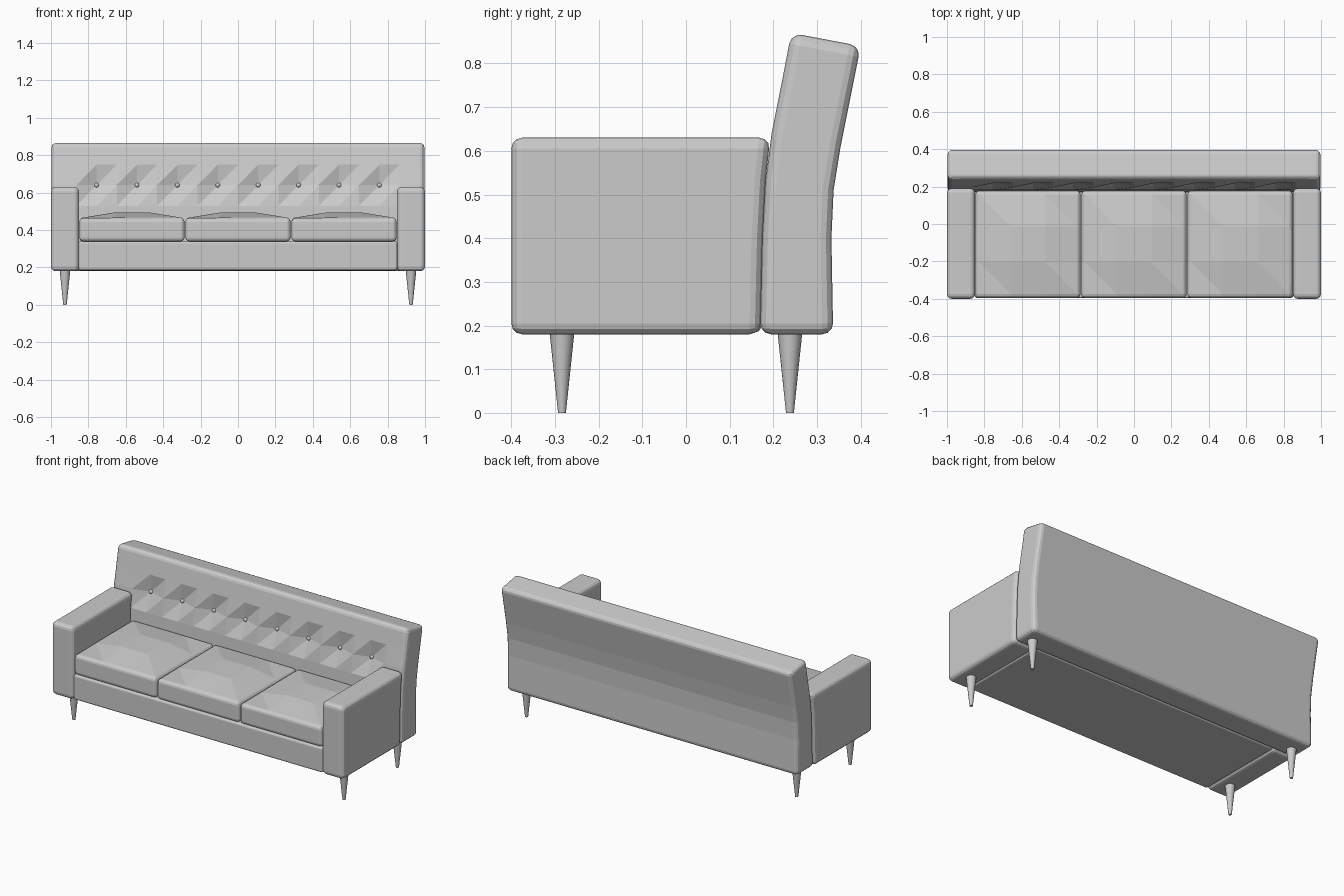
import bpy, bmesh, math
from mathutils import Matrix

if "Cube" in bpy.data.objects:
    bpy.data.objects.remove(bpy.data.objects["Cube"])

GREY = (0.6, 0.6, 0.6, 1)
mat = bpy.data.materials.new("plain grey")
mat.use_nodes = True
mat.diffuse_color = GREY
mat.node_tree.nodes["Principled BSDF"].inputs["Base Color"].default_value = GREY


def finish(name, bm, bevel=0, smooth=False):
    bmesh.ops.recalc_face_normals(bm, faces=bm.faces)
    mesh = bpy.data.meshes.new(name)
    bm.to_mesh(mesh)
    bm.free()
    mesh.materials.append(mat)
    obj = bpy.data.objects.new(name, mesh)
    bpy.context.collection.objects.link(obj)
    if bevel:
        mod = obj.modifiers.new("soft edges", "BEVEL")
        mod.width = bevel
        mod.segments = 3
        mod.limit_method = "ANGLE"
        mod.angle_limit = math.radians(50)
    if smooth:
        bpy.ops.object.select_all(action="DESELECT")
        obj.select_set(True)
        bpy.context.view_layer.objects.active = obj
        bpy.ops.object.shade_smooth_by_angle(angle=math.radians(40))
    return obj


def loft(section, columns):
    """Sweep a closed (y, z) section along x; returns the mesh and its vertex rings."""
    bm = bmesh.new()
    rings = [[bm.verts.new((x, y, z)) for y, z in section] for x in columns]
    n = len(section)
    for a, b in zip(rings, rings[1:]):
        for i in range(n):
            j = (i + 1) % n
            bm.faces.new((a[i], b[i], b[j], a[j]))
    bm.faces.new(rings[0])
    bm.faces.new(rings[-1])
    return bm, rings


# Curved backrest with a row of tufts pressed into its front
front = [(0.17, 0.18), (0.175, 0.40), (0.182, 0.53), (0.196, 0.64), (0.218, 0.75), (0.241, 0.87)]
rear = [(0.40, 0.84), (0.376, 0.72), (0.354, 0.61), (0.338, 0.51), (0.333, 0.40), (0.337, 0.18)]
STEP, TUFT_ROW, DEPTH = 0.108, 3, 0.035
columns = [-0.997] + [i * STEP for i in range(-8, 9)] + [0.997]
bm, rings = loft(front + rear, columns)
for a, b in zip(rings[1:-1], rings[2:-1]):
    for row in (TUFT_ROW - 1, TUFT_ROW):
        face = bm.faces.get((a[row], b[row], b[row + 1], a[row + 1]))
        bmesh.utils.face_split(face, a[row], b[row + 1])
buttons = []
for ring in rings[2:-1:2]:
    ring[TUFT_ROW].co.y += DEPTH
    buttons.append(ring[TUFT_ROW].co.copy())
finish("backrest", bm, 0.025)

# Buttons
bm = bmesh.new()
for spot in buttons:
    bmesh.ops.create_uvsphere(bm, u_segments=12, v_segments=8, radius=0.013,
                              matrix=Matrix.Translation(spot))
finish("backrest_buttons", bm, smooth=True)

# Arms follow the front curve of the backrest
arm_section = [(-0.40, 0.18)] + front[:3] + [(0.193, 0.63), (-0.40, 0.63)]
for name, x in (("left_arm", 0.925), ("right_arm", -0.925)):
    bm, _ = loft(arm_section, (x - 0.075, x + 0.075))
    finish(name, bm, 0.025)

# Seat base
bm, _ = loft([(-0.395, 0.185), (0.172, 0.185), (0.172, 0.34), (-0.395, 0.34)], (-0.852, 0.852))
finish("seat_base", bm, 0.012)

# Seat cushions with a raised centre panel
W, Y0, Y1, Z0, Z1, CROWN = 0.562, -0.395, 0.178, 0.34, 0.464, 0.03
for name, cx in (("left", 0.567), ("middle", 0), ("right", -0.567)):
    bm = bmesh.new()
    grid = []
    for i in range(4):
        grid.append([])
        for j in range(4):
            z = Z1 + (CROWN if i in (1, 2) and j in (1, 2) else 0)
            grid[i].append(bm.verts.new((cx - W / 2 + W * i / 3, Y0 + (Y1 - Y0) * j / 3, z)))
    for i in range(3):
        for j in range(3):
            a, b, c, d = grid[i][j], grid[i + 1][j], grid[i + 1][j + 1], grid[i][j + 1]
            if i != 1 and j != 1:
                bm.faces.new((a, b, d))
                bm.faces.new((b, c, d))
            else:
                bm.faces.new((a, b, c, d))
    rim = ([grid[i][0] for i in range(3)] + [grid[3][j] for j in range(3)]
           + [grid[i][3] for i in (3, 2, 1)] + [grid[0][j] for j in (3, 2, 1)])
    low = [bm.verts.new((v.co.x, v.co.y, Z0)) for v in rim]
    for k in range(len(rim)):
        m = (k + 1) % len(rim)
        bm.faces.new((rim[k], low[k], low[m], rim[m]))
    bm.faces.new(low)
    finish(name + "_seat_cushion", bm, 0.02)

# Tapered legs
for side, x in (("left", 0.925), ("right", -0.925)):
    for end, y in (("front", -0.284), ("rear", 0.238)):
        bm = bmesh.new()
        bmesh.ops.create_cone(bm, cap_ends=True, segments=16, radius1=0.009, radius2=0.029,
                              depth=0.19, matrix=Matrix.Translation((x, y, 0.095)))
        finish(f"{end}_{side}_leg", bm, smooth=True)
